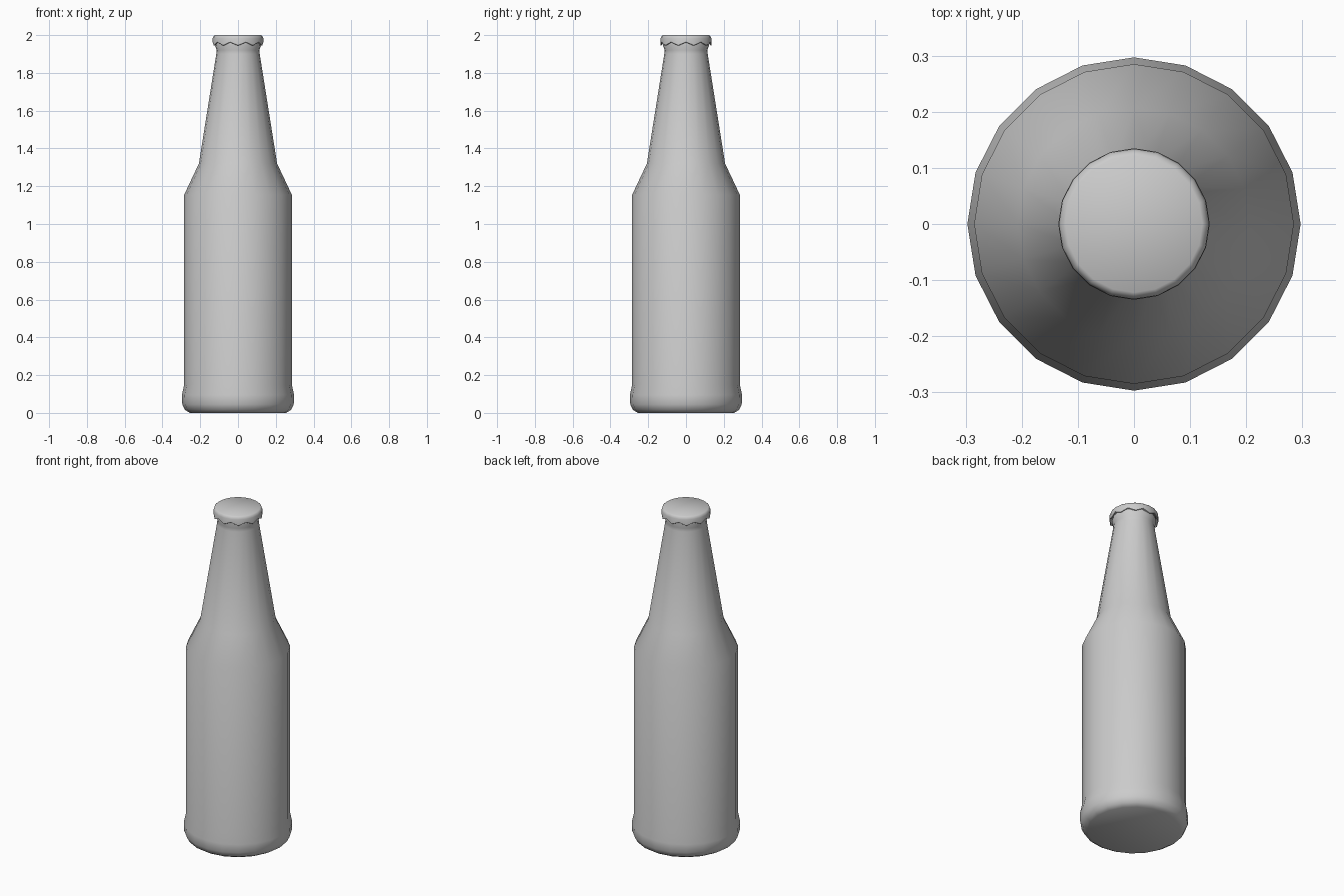
import bpy, bmesh
from math import sin, cos, tau, radians

if "Cube" in bpy.data.objects:
    bpy.data.objects.remove(bpy.data.objects["Cube"])

SIDES = 20


def lathe(name, profile, wave=None, close_bottom=True, close_top=True):
    """Spin (radius, z) points; wave = (ring index, depth) drops every other vertex."""
    bm = bmesh.new()
    rings = []
    for k, (r, z) in enumerate(profile):
        ring = []
        for i in range(SIDES):
            a = tau * i / SIDES
            drop = wave[1] if wave and k in wave[0] and i % 2 else 0
            ring.append(bm.verts.new((r * cos(a), r * sin(a), z - drop)))
        rings.append(ring)
    for lo, hi in zip(rings, rings[1:]):
        for i in range(SIDES):
            j = (i + 1) % SIDES
            bm.faces.new((lo[i], lo[j], hi[j], hi[i]))
    if close_bottom:
        bm.faces.new(rings[0][::-1])
    if close_top:
        bm.faces.new(rings[-1])
    mesh = bpy.data.meshes.new(name)
    bm.to_mesh(mesh)
    bm.free()
    obj = bpy.data.objects.new(name, mesh)
    bpy.context.collection.objects.link(obj)
    bpy.ops.object.select_all(action='DESELECT')
    obj.select_set(True)
    bpy.context.view_layer.objects.active = obj
    bpy.ops.object.shade_smooth_by_angle(angle=radians(40))
    return obj


# Bottle: rounded heel, straight body, shoulder, tapered neck and lip
lathe("bottle", [
    (0.255, 0.0), (0.28, 0.015), (0.295, 0.045), (0.297, 0.095),
    (0.285, 0.15), (0.285, 1.155), (0.207, 1.32),
    (0.115, 1.90), (0.113, 1.92), (0.122, 1.945), (0.118, 1.965),
], close_top=False)

# Crimped cap: inner skirt, scalloped rim, rounded edge, flat top
lathe("cap", [
    (0.118, 1.965), (0.132, 1.961), (0.135, 1.963), (0.134, 1.983),
    (0.130, 1.994), (0.122, 2.0),
], wave=((1, 2), 0.017), close_bottom=False)
